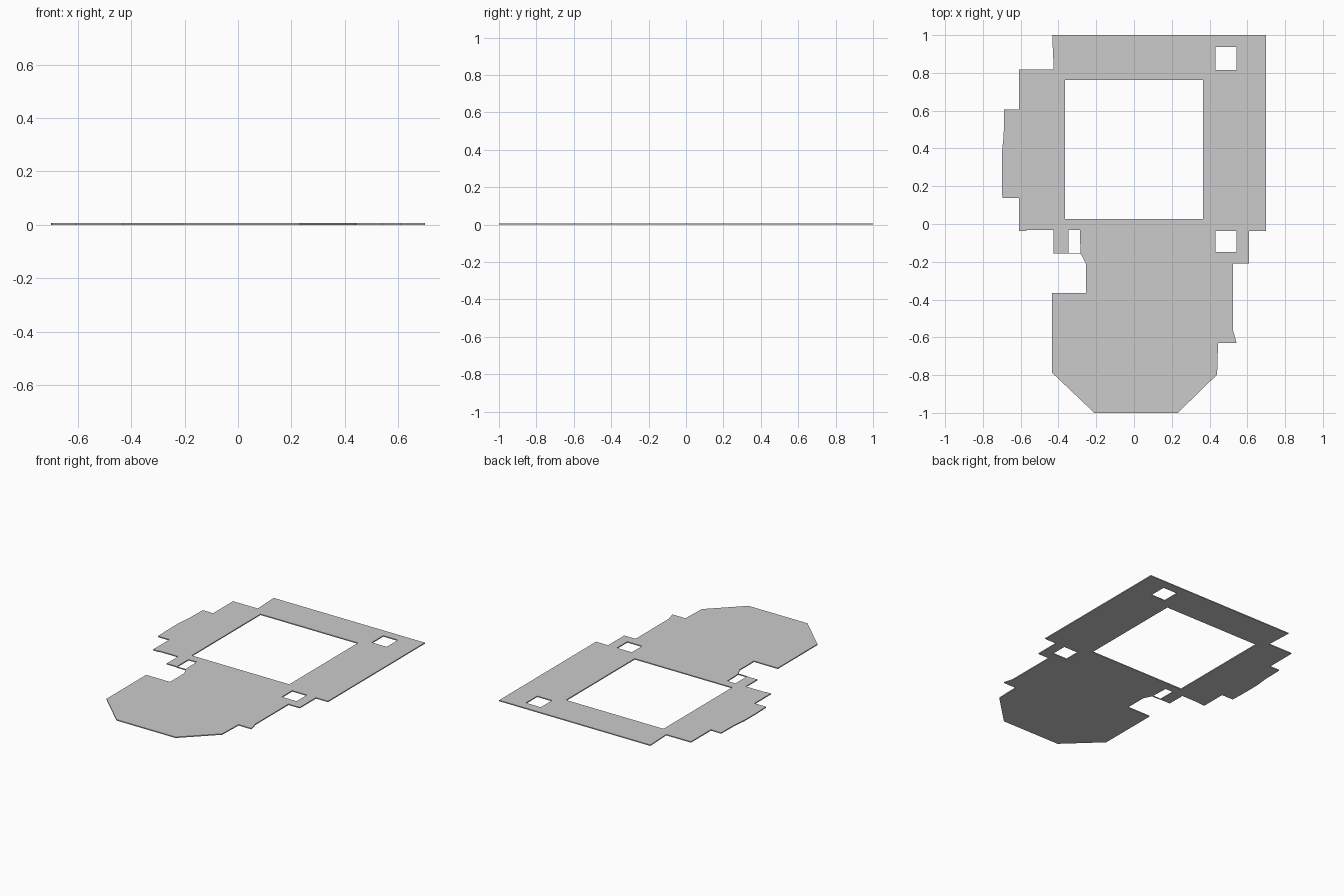
import bpy

THICKNESS = 0.007

# Outer silhouette, anticlockwise from the top right corner
outline = [
    (0.70, 1.0), (-0.433, 1.0), (-0.425, 0.818), (-0.61, 0.818),
    (-0.61, 0.605), (-0.687, 0.605), (-0.69, 0.47), (-0.70, 0.37),
    (-0.70, 0.235), (-0.697, 0.138), (-0.61, 0.138), (-0.61, -0.037),
    (-0.57, -0.037), (-0.57, -0.032), (-0.425, -0.032), (-0.425, -0.156),
    (-0.35, -0.156), (-0.345, -0.159), (-0.281, -0.159), (-0.255, -0.21),
    (-0.255, -0.364), (-0.433, -0.364), (-0.433, -0.788), (-0.21, -1.0),
    (0.232, -1.0), (0.44, -0.797), (0.445, -0.63), (0.543, -0.63),
    (0.525, -0.565), (0.525, -0.21), (0.61, -0.21), (0.61, -0.037),
    (0.70, -0.037),
]


def rect(x0, x1, y0, y1):
    return [(x0, y0), (x0, y1), (x1, y1), (x1, y0)]


# Courtyard, two square openings and the narrow slot
holes = [
    rect(-0.365, 0.365, 0.027, 0.762),
    rect(0.432, 0.543, 0.816, 0.937),
    rect(0.432, 0.543, -0.148, -0.037),
    [(-0.348, -0.155), (-0.348, -0.032), (-0.287, -0.032), (-0.283, -0.155)],
]

# Filled flat curve, extruded to the plate thickness
curve = bpy.data.curves.new("floor_plate", "CURVE")
curve.dimensions = "2D"
curve.fill_mode = "BOTH"
curve.extrude = THICKNESS / 2
for loop in [outline] + holes:
    spline = curve.splines.new("POLY")
    spline.points.add(len(loop) - 1)
    for point, (x, y) in zip(spline.points, loop):
        point.co = (x, y, 0, 1)
    spline.use_cyclic_u = True

plate = bpy.data.objects.new("floor_plate", curve)
plate.location.z = THICKNESS / 2
bpy.context.collection.objects.link(plate)

# Bake to a mesh with flat faces
bpy.context.view_layer.objects.active = plate
plate.select_set(True)
bpy.ops.object.convert(target="MESH")
bpy.ops.object.shade_flat()
